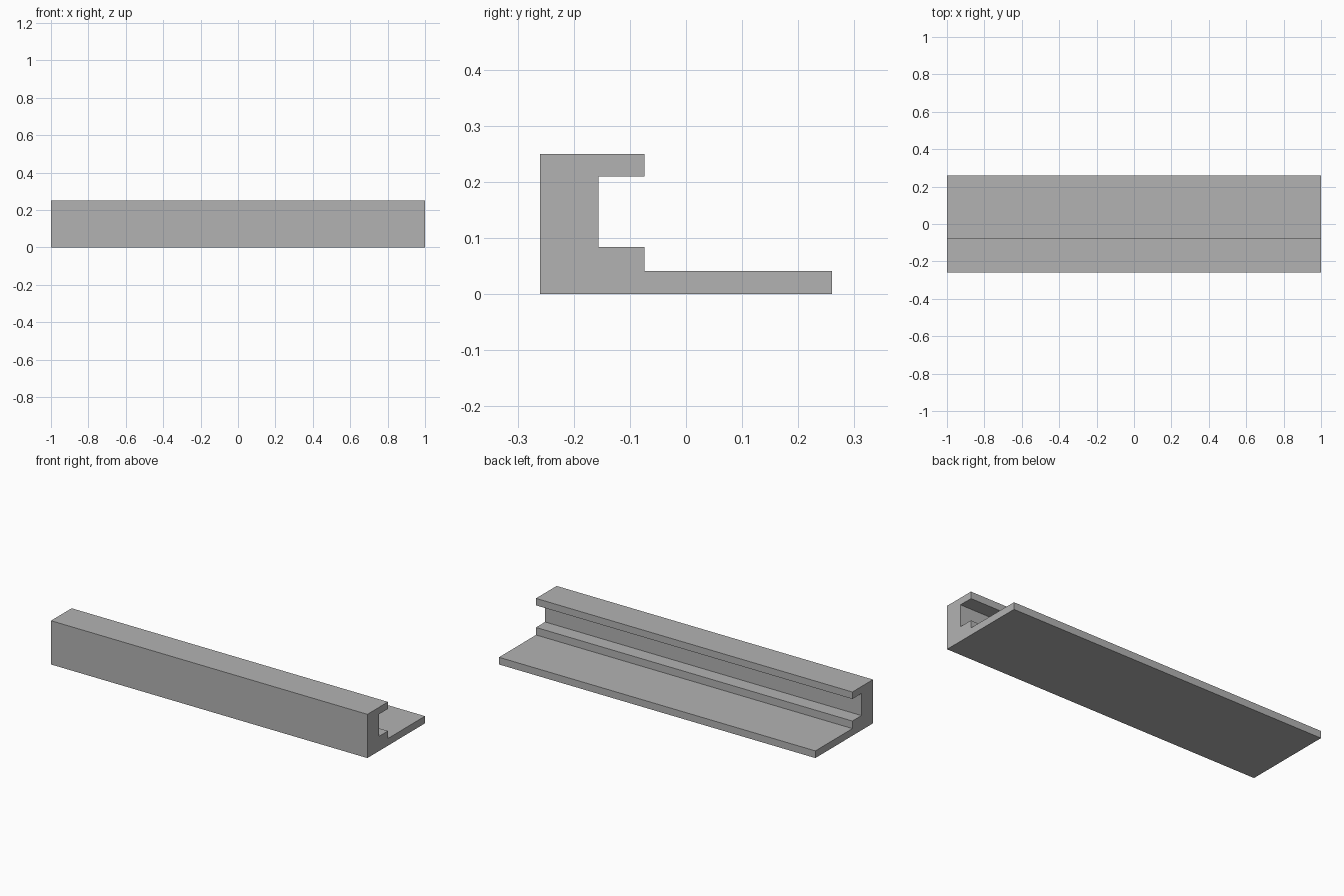
import bpy
import bmesh
from mathutils import Vector

cube = bpy.data.objects.get("Cube")
if cube:
    bpy.data.objects.remove(cube, do_unlink=True)

# Plain grey finish
grey = bpy.data.materials.new("plain_grey")
grey.use_nodes = True
colour = (0.45, 0.45, 0.45, 1)
grey.diffuse_color = colour
grey.node_tree.nodes["Principled BSDF"].inputs["Base Color"].default_value = colour

# Key levels of the rail's cross-section
front, slot, lip, back = -0.26, -0.156, -0.074, 0.26
flange_top, ledge_top, lip_under, top = 0.041, 0.084, 0.21, 0.25
half_length = 1.0

profile = [
    (front, 0), (back, 0), (back, flange_top), (lip, flange_top),
    (lip, ledge_top), (slot, ledge_top), (slot, lip_under),
    (lip, lip_under), (lip, top), (front, top),
]

# Grooved rail with flat flange, extruded along its length
bm = bmesh.new()
end = bm.faces.new([bm.verts.new((-half_length, y, z)) for y, z in profile])
extruded = bmesh.ops.extrude_face_region(bm, geom=[end], use_keep_orig=True)
moved = [v for v in extruded["geom"] if isinstance(v, bmesh.types.BMVert)]
bmesh.ops.translate(bm, verts=moved, vec=Vector((2 * half_length, 0, 0)))
bmesh.ops.recalc_face_normals(bm, faces=bm.faces)

mesh = bpy.data.meshes.new("grooved_rail")
bm.to_mesh(mesh)
bm.free()
mesh.materials.append(grey)
rail = bpy.data.objects.new("grooved_rail", mesh)
bpy.context.collection.objects.link(rail)
